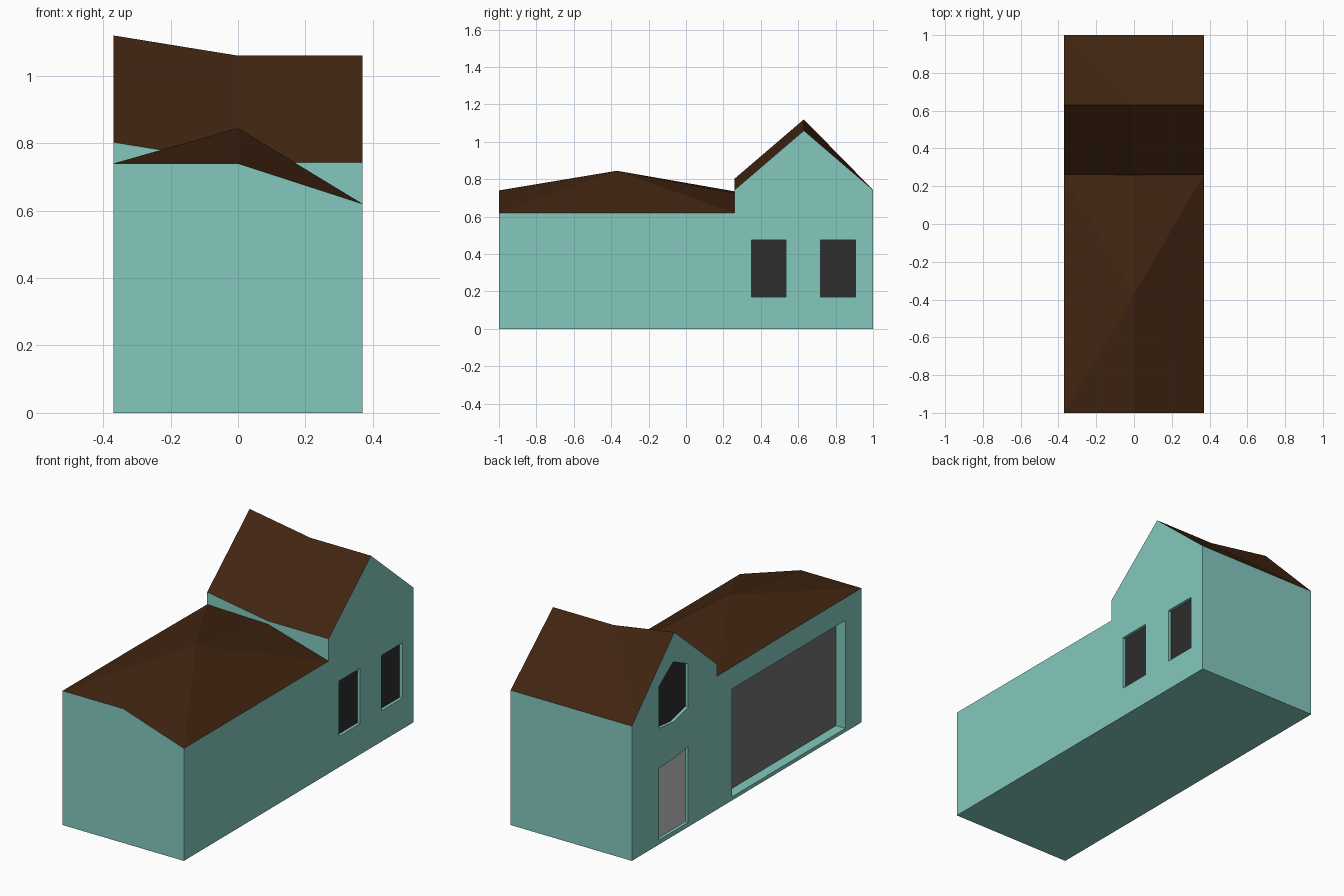
import bpy
import bmesh

cube = bpy.data.objects.get("Cube")
if cube:
    bpy.data.objects.remove(cube, do_unlink=True)


def material(name, rgb):
    m = bpy.data.materials.new(name)
    m.use_nodes = True
    m.diffuse_color = (*rgb, 1)
    m.node_tree.nodes["Principled BSDF"].inputs["Base Color"].default_value = (*rgb, 1)
    return m


wall_paint = material("mint wall", (0.227, 0.584, 0.521))
roof_brown = material("brown roof", (0.053, 0.0185, 0.0055))
dark_glass = material("dark glass", (0.026, 0.026, 0.026))
garage_grey = material("garage grey", (0.17, 0.17, 0.17))
door_grey = material("door grey", (0.56, 0.56, 0.56))


def add_object(name, bm, *mats):
    bmesh.ops.recalc_face_normals(bm, faces=bm.faces)
    mesh = bpy.data.meshes.new(name)
    bm.to_mesh(mesh)
    bm.free()
    ob = bpy.data.objects.new(name, mesh)
    bpy.context.collection.objects.link(ob)
    for m in mats:
        mesh.materials.append(m)
    return ob


def prism(name, outline, x0, x1, mat):
    """Extrude a (y, z) outline along x."""
    bm = bmesh.new()
    face = bm.faces.new([bm.verts.new((x0, y, z)) for y, z in outline])
    out = bmesh.ops.extrude_face_region(bm, geom=[face])["geom"]
    for v in out:
        if isinstance(v, bmesh.types.BMVert):
            v.co.x = x1
    return add_object(name, bm, mat)


def rect(y0, y1, z0, z1):
    return [(y0, z0), (y1, z0), (y1, z1), (y0, z1)]


# House shell: loft the side profile through three stations across the width
HALF = 0.37
profile_y = [-1, -1, -0.37, 0.26, 0.26, 0.63, 1, 1]
stations = [
    (-HALF, [0, 0.74, 0.74, 0.735, 0.803, 1.12, 0.743, 0]),
    (0, [0, 0.74, 0.845, 0.725, 0.743, 1.06, 0.743, 0]),
    (HALF, [0, 0.62, 0.62, 0.62, 0.743, 1.06, 0.743, 0]),
]
bm = bmesh.new()
rings = [[bm.verts.new((x, y, z)) for y, z in zip(profile_y, zs)] for x, zs in stations]
n = len(profile_y)
for a, b in zip(rings, rings[1:]):
    for k in range(n):
        j = (k + 1) % n
        quad = [a[k], b[k], b[j], a[j]]
        if k in (1, 2, 4, 5):
            # roof slopes are folded towards the middle of each ridge
            i = quad.index(rings[1][2 if k < 3 else 5])
            q = quad[i:] + quad[:i]
            for tri in (q[:3], [q[0], q[2], q[3]]):
                bm.faces.new(tri).material_index = 1
        else:
            bm.faces.new(quad)
bm.faces.new(rings[0])
bm.faces.new(rings[2])
house = add_object("house_shell", bm, wall_paint, roof_brown)

# Openings: name, side of the house, outline, recess depth, panel material
gable_window = [(0.764, 0.64), (0.764, 0.87), (0.64, 0.96),
                (0.51, 0.90), (0.51, 0.66), (0.64, 0.628)]
door = [(0.764, 0.025), (0.764, 0.42), (0.63, 0.425), (0.51, 0.445), (0.51, 0.025)]
openings = [
    ("side_window_front", 1, rect(0.35, 0.535, 0.17, 0.475), 0.02, dark_glass),
    ("side_window_back", 1, rect(0.72, 0.905, 0.17, 0.475), 0.02, dark_glass),
    ("gable_window", -1, gable_window, 0.02, dark_glass),
    ("entry_door", -1, door, 0.02, door_grey),
    ("garage_door", -1, rect(-0.86, 0.127, 0.02, 0.615), 0.06, garage_grey),
]

for name, side, outline, depth, mat in openings:
    # Cut the recess, then set a thin panel at its back
    back = side * (HALF - depth)
    cutter = prism(name + "_cutter", outline, back, side * (HALF + 0.1), wall_paint)
    cutter.hide_render = True
    mod = house.modifiers.new(name, 'BOOLEAN')
    mod.operation = 'DIFFERENCE'
    mod.solver = 'EXACT'
    mod.object = cutter
    bpy.context.view_layer.objects.active = house
    bpy.ops.object.modifier_apply(modifier=mod.name)
    bpy.data.objects.remove(cutter, do_unlink=True)
    prism(name, outline, back, back + side * 0.003, mat)
